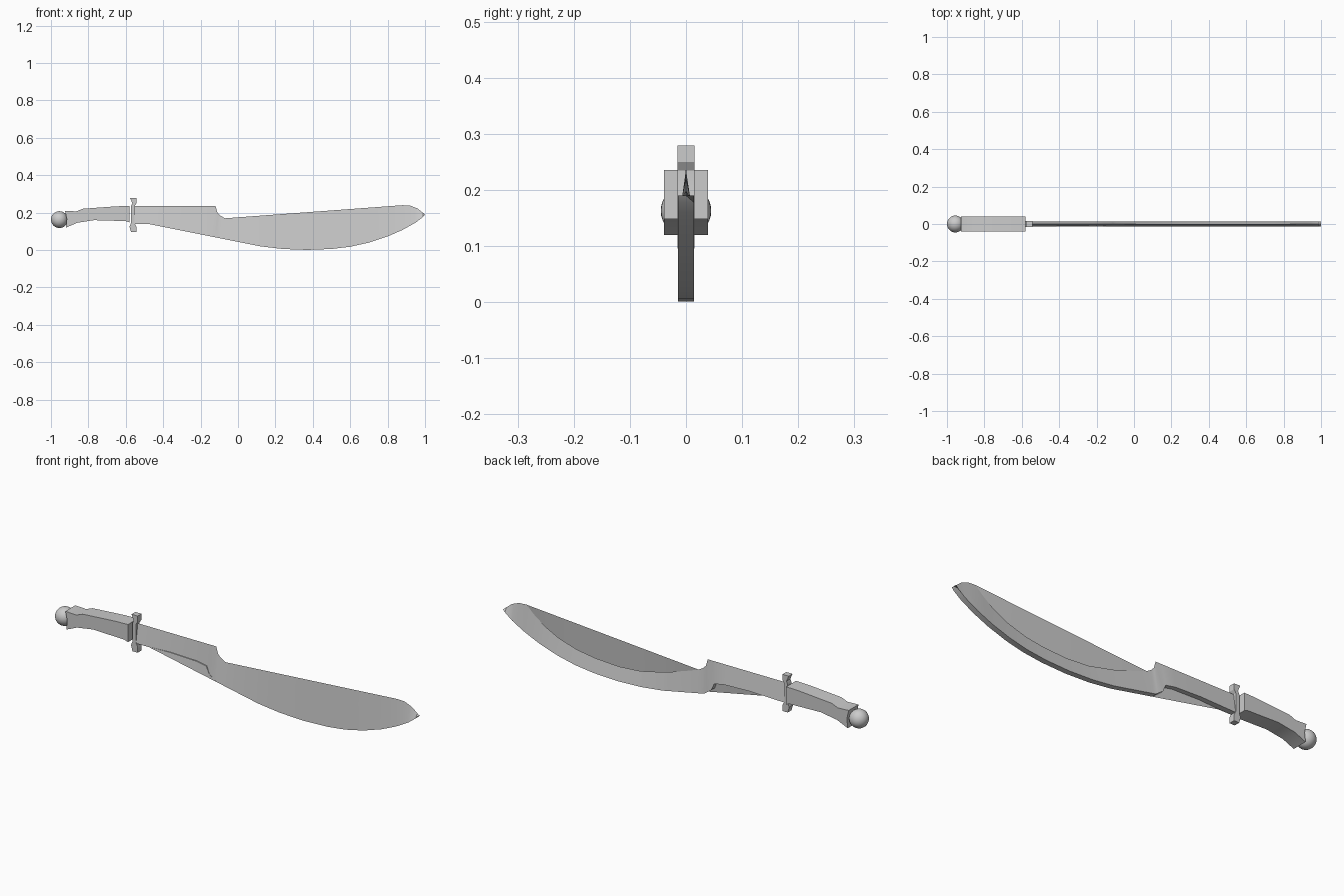
import bpy, bmesh

if "Cube" in bpy.data.objects:
    bpy.data.objects.remove(bpy.data.objects["Cube"])

def finish(name, bm, angle=0.6):
    bmesh.ops.remove_doubles(bm, verts=bm.verts, dist=0.0002)
    bmesh.ops.recalc_face_normals(bm, faces=bm.faces)
    me = bpy.data.meshes.new(name)
    bm.to_mesh(me)
    bm.free()
    ob = bpy.data.objects.new(name, me)
    bpy.context.collection.objects.link(ob)
    bpy.ops.object.select_all(action='DESELECT')
    bpy.context.view_layer.objects.active = ob
    ob.select_set(True)
    bpy.ops.object.shade_smooth_by_angle(angle=angle)
    return ob

def slab(name, outline, half):
    """Extrude an x-z outline symmetrically along y."""
    bm = bmesh.new()
    face = bm.faces.new([bm.verts.new((x, -half, z)) for x, z in outline])
    ext = bmesh.ops.extrude_face_region(bm, geom=[face])
    moved = [v for v in ext['geom'] if isinstance(v, bmesh.types.BMVert)]
    bmesh.ops.translate(bm, verts=moved, vec=(0, 2 * half, 0))
    return finish(name, bm, 0.5)

def height(rail, x):
    for (x0, z0), (x1, z1) in zip(rail, rail[1:]):
        if x <= x1:
            return z0 + (z1 - z0) * (x - x0) / (x1 - x0)
    return rail[-1][1]

# Blade rails: true curved edges, plus the straight chords bridged by the front face
belly = [(.12, .02), (.24, .006), (.37, .001), (.5, .006), (.6, .018), (.7, .04),
         (.8, .073), (.88, .108), (.95, .147), (.99, .178), (1, .19)]
point = [(.88, .24), (.92, .238), (.96, .222), (1, .19)]
ricasso = [(-.56, .235), (-.12, .235), (-.11, .2), (-.095, .185), (-.07, .17)]
low = [(-.56, .14), (-.36, .145), (-.22, .14), (-.165, .13), (-.15, .095),
       (-.11, .066), (0, .044)] + belly
high = ricasso + [(0, .145), (.11, .109), (.25, .077), (.37, .068), (.5, .075),
                  (.6, .09), (.7, .12), (.78, .16), (.84, .203)] + point
low_front = [(-.56, .14), (-.48, .14)] + belly
high_front = ricasso + point
xs = sorted({p[0] for p in low + high + low_front})
T = .014

# Blade: thick lower edge tapering to a thin upper edge
bm = bmesh.new()
def strip(a, b):
    va = [bm.verts.new(p) for p in a]
    vb = [bm.verts.new(p) for p in b]
    for i in range(len(va) - 1):
        bm.faces.new((va[i], va[i + 1], vb[i + 1], vb[i]))
rail = lambda r, y: [(x, y, height(r, x)) for x in xs]
strip(rail(low, T), rail(high, 0))
strip(rail(low, -T), rail(low, T))
strip(rail(low_front, -T), rail(high_front, 0))
finish("blade", bm)

# Crossguard bar with flared ends
slab("crossguard", [(-.577, .279), (-.543, .279), (-.543, .25), (-.553, .235),
                    (-.553, .145), (-.543, .125), (-.543, .096), (-.572, .096),
                    (-.58, .125), (-.572, .145), (-.572, .235), (-.565, .25)], .015)

# Grip
slab("grip", [(-.58, .236), (-.65, .234), (-.83, .221), (-.865, .207), (-.925, .21),
              (-.915, .165), (-.92, .12), (-.86, .146), (-.77, .16), (-.6, .155),
              (-.58, .148)], .039)

# Pommel ball
bpy.ops.mesh.primitive_uv_sphere_add(segments=32, ring_count=16, radius=.045,
                                     location=(-.955, 0, .163))
bpy.context.object.name = "pommel"
bpy.ops.object.shade_smooth()
